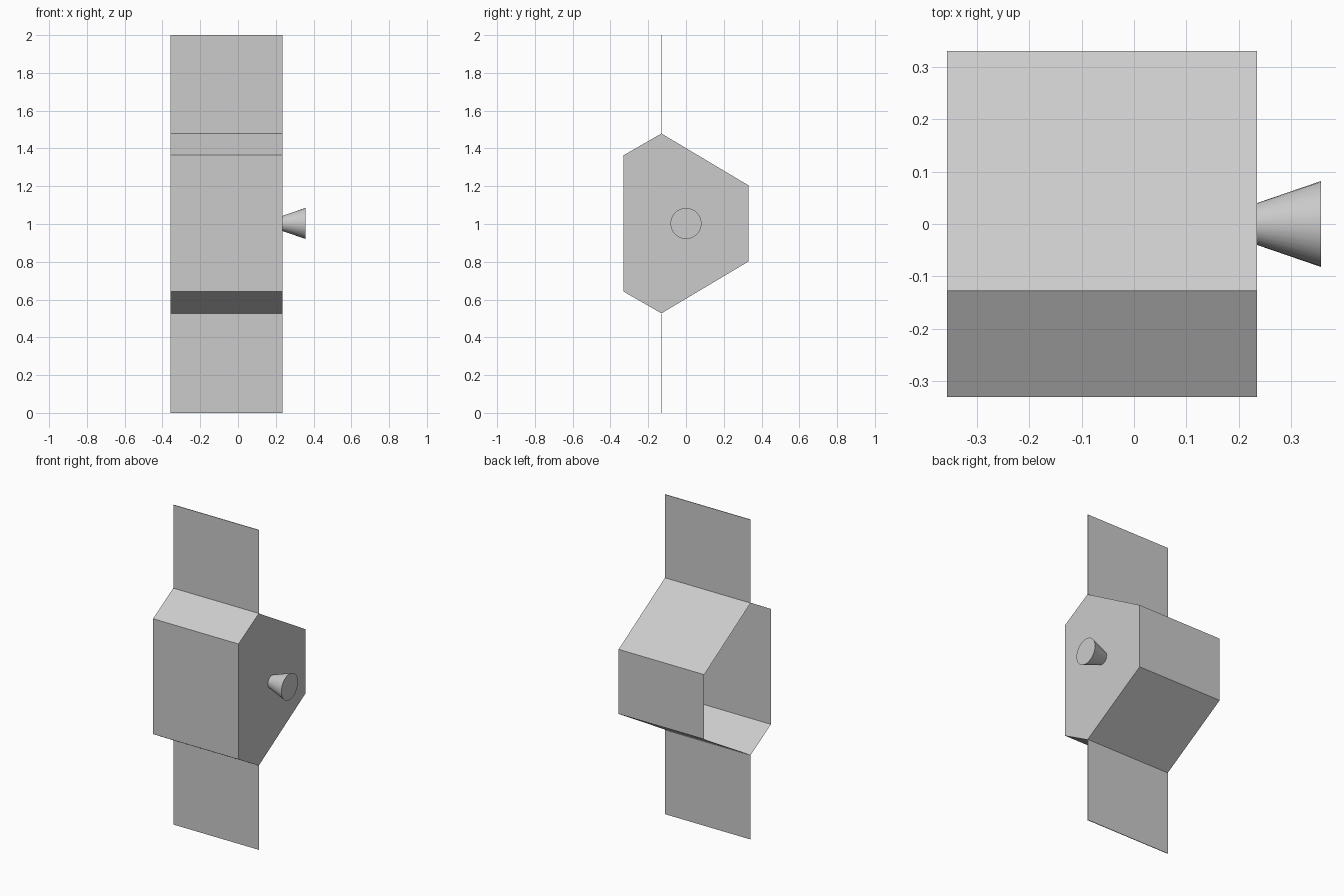
import bpy
import bmesh
from math import pi
from mathutils import Matrix

cube = bpy.data.objects.get("Cube")
if cube:
    bpy.data.objects.remove(cube, do_unlink=True)

GREY = (0.6, 0.6, 0.6, 1.0)
grey = bpy.data.materials.new("plain_grey")
grey.use_nodes = True
grey.diffuse_color = GREY
grey.node_tree.nodes["Principled BSDF"].inputs["Base Color"].default_value = GREY

X_OPEN, X_WALL, X_TIP = -0.357, 0.235, 0.357
MID_Z, RIDGE_Y = 1.003, -0.13
RIDGE = 0.476  # half height of the body at its ridge


def finish(name, bm):
    mesh = bpy.data.meshes.new(name)
    bm.to_mesh(mesh)
    bm.free()
    mesh.materials.append(grey)
    obj = bpy.data.objects.new(name, mesh)
    bpy.context.collection.objects.link(obj)
    return obj


# Body: thin hexagonal shell, closed at the nozzle end, open at the other
upper = [(-0.33, 0.361), (RIDGE_Y, RIDGE), (0.33, 0.202)]
profile = [(y, MID_Z + h) for y, h in upper]
profile += [(y, MID_Z - h) for y, h in reversed(upper)]
bm = bmesh.new()
end_wall = bm.faces.new([bm.verts.new((X_WALL, y, z)) for y, z in profile])
walls = bmesh.ops.extrude_edge_only(bm, edges=list(end_wall.edges))
moved = [v for v in walls["geom"] if isinstance(v, bmesh.types.BMVert)]
bmesh.ops.translate(bm, verts=moved, vec=(X_OPEN - X_WALL, 0, 0))
bmesh.ops.recalc_face_normals(bm, faces=bm.faces)
if end_wall.normal.x < 0:
    bmesh.ops.reverse_faces(bm, faces=bm.faces)
finish("body_shell", bm)


# Flat panels above and below the body ridges
def panel(name, z_low, z_high):
    bm = bmesh.new()
    bmesh.ops.create_cube(bm, size=1)
    size = (X_WALL - X_OPEN, 0.004, z_high - z_low)
    centre = ((X_OPEN + X_WALL) / 2, RIDGE_Y + 0.002, (z_low + z_high) / 2)
    bmesh.ops.scale(bm, verts=bm.verts, vec=size)
    bmesh.ops.translate(bm, verts=bm.verts, vec=centre)
    finish(name, bm)


panel("upper_panel", MID_Z + RIDGE, 2)
panel("lower_panel", 0, MID_Z - RIDGE)

# Flared nozzle with a flat closed mouth
bm = bmesh.new()
place = Matrix.Translation(((X_WALL + X_TIP) / 2, 0, MID_Z)) @ Matrix.Rotation(pi / 2, 4, "Y")
bmesh.ops.create_cone(bm, cap_ends=True, segments=32, radius1=0.04,
                      radius2=0.082, depth=X_TIP - X_WALL, matrix=place)
nozzle = finish("nozzle", bm)
bpy.ops.object.select_all(action="DESELECT")
nozzle.select_set(True)
bpy.context.view_layer.objects.active = nozzle
bpy.ops.object.shade_smooth_by_angle()
